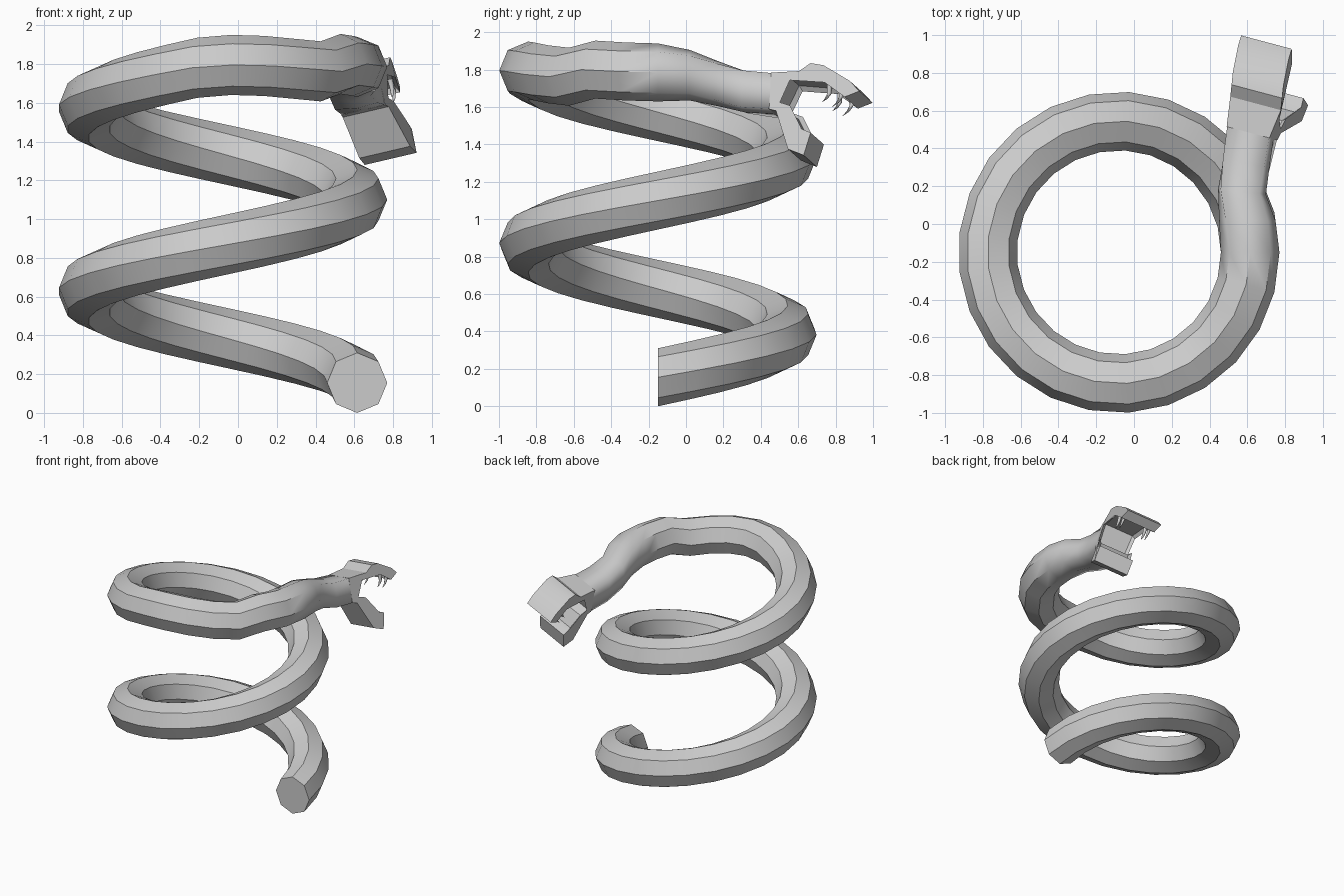
import bpy, bmesh, math
from mathutils import Vector

if "Cube" in bpy.data.objects:
    bpy.data.objects.remove(bpy.data.objects["Cube"], do_unlink=True)

grey = bpy.data.materials.new("plain_grey")
grey.use_nodes = True
grey.diffuse_color = (0.6, 0.6, 0.6, 1)
grey.node_tree.nodes["Principled BSDF"].inputs["Base Color"].default_value = grey.diffuse_color

X, Z = Vector((1, 0, 0)), Vector((0, 0, 1))
# head frame: right, up and forward directions around the point where neck meets head
ORIGIN = Vector((0.625, 0.48, 1.66))
RIGHT = Vector((0.94, -0.25, 0.22)).normalized()
FORWARD = Z.cross(RIGHT).normalized()
FORWARD = (FORWARD - RIGHT * FORWARD.dot(RIGHT)).normalized()
UP = RIGHT.cross(FORWARD)


def head_point(r, f, u):
    return ORIGIN + RIGHT * r + FORWARD * f + UP * u


def ring(bm, centre, side, up, a, b, k=math.sqrt(0.5)):
    """Eight-sided section; k moves it from octagon towards box."""
    verts = []
    for j in range(8):
        c, s = math.cos(j * math.pi / 4), math.sin(j * math.pi / 4)
        m = k / math.sqrt(0.5) if j % 2 else 1
        verts.append(bm.verts.new(centre + side * (a * c * m) + up * (b * s * m)))
    return verts


def bridge(bm, rings):
    faces = []
    for p, q in zip(rings, rings[1:]):
        n = len(p)
        faces.append([bm.faces.new((p[j], p[(j + 1) % n], q[(j + 1) % n], q[j])) for j in range(n)])
    bm.faces.new(rings[0])
    bm.faces.new(rings[-1])
    return faces


def finish(bm, name, soft_faces=(), limit=30):
    bmesh.ops.recalc_face_normals(bm, faces=bm.faces[:])
    soft = set(soft_faces)
    for f in bm.faces:
        f.smooth = True
    for e in bm.edges:
        inside = all(f in soft for f in e.link_faces)
        e.smooth = inside or e.calc_face_angle(0) < math.radians(limit)
    mesh = bpy.data.meshes.new(name)
    bm.to_mesh(mesh)
    bm.free()
    mesh.materials.append(grey)
    obj = bpy.data.objects.new(name, mesh)
    bpy.context.collection.objects.link(obj)
    return obj


# coiled body: two turns, levelling off near the top
STEPS = 25
level = {44: 1.795, 45: 1.79, 46: 1.775, 47: 1.762, 48: 1.80, 49: 1.79, 50: 1.785}
bm = bmesh.new()
rings = []
for i in range(2 * STEPS + 1):
    t = 2 * math.pi * i / STEPS
    out = Vector((math.cos(t), math.sin(t), 0))
    z = level.get(i, 0.155 + 0.945 * i / STEPS)
    rings.append(ring(bm, Vector((-0.08, -0.15, z)) + out * 0.695, out, Z, 0.155, 0.155))

# neck: sections turn from upright octagon to the tilted head frame
neck = [  # x, y, z, half width, half height, boxiness, twist
    (0.60, 0.02, 1.77, 0.15, 0.135, 0.75, 0.15),
    (0.572, 0.17, 1.725, 0.128, 0.12, 0.82, 0.45),
    (0.595, 0.32, 1.68, 0.125, 0.11, 0.90, 0.7),
    (0.625, 0.48, 1.66, 0.12, 0.10, 0.98, 1.0),
]
for x, y, z, a, b, k, t in neck:
    side, up = X.lerp(RIGHT, t).normalized(), Z.lerp(UP, t).normalized()
    rings.append(ring(bm, Vector((x, y, z)), side, up, a, b, k))
strips = bridge(bm, rings)
finish(bm, "coiled_body", [f for s in strips[2 * STEPS:] for f in s])

# head: open-mouthed side profile (forward, up) given width
profile = [
    (0, 0.10), (0.158, 0.103), (0.221, 0.147), (0.29, 0.138), (0.43, 0.06),
    (0.486, 0.005), (0.41, -0.03), (0.30, 0.045), (0.11, 0.055), (0.06, -0.065),
    (0.12, -0.085), (0.20, -0.22), (0.25, -0.24), (0.22, -0.365), (0.13, -0.33),
    (0.04, -0.11), (0, -0.10),
]


def drift(f, u):
    return -0.19 * max(0, f - 0.22) + (0.03 if u < -0.2 else 0)


bm = bmesh.new()
sides = []
for s in (-1, 1):
    row = []
    for f, u in profile:
        half = 0.12 + 0.022 * min(1, f / 0.15)
        row.append(bm.verts.new(head_point(drift(f, u) + s * half, f, u)))
    sides.append(row)
walls = bridge(bm, sides)[0]
bmesh.ops.recalc_face_normals(bm, faces=bm.faces[:])
# hollow mouth lining
bmesh.ops.inset_region(bm, faces=walls[6:11], thickness=0.022, depth=-0.025, use_even_offset=True)
finish(bm, "head", limit=25)

# fangs: thin tapered hooks curving backward
for label, root, size in (("front", 0.385, 1.0), ("rear", 0.32, 0.75)):
    for s, hand in ((-1, "right"), (1, "left")):
        bm = bmesh.new()
        stations = []
        for back, drop, r in ((0, -0.03, 0.015), (0.0, 0.04, 0.012), (0.02, 0.075, 0.008), (0.05, 0.10, 0.001)):
            f, u = root - back * size, 0.02 - drop * size
            stations.append(ring(bm, head_point(drift(root, 0) + s * 0.11, f, u), RIGHT, FORWARD, r, r))
        bridge(bm, stations)
        finish(bm, f"{hand}_{label}_fang", limit=50)
